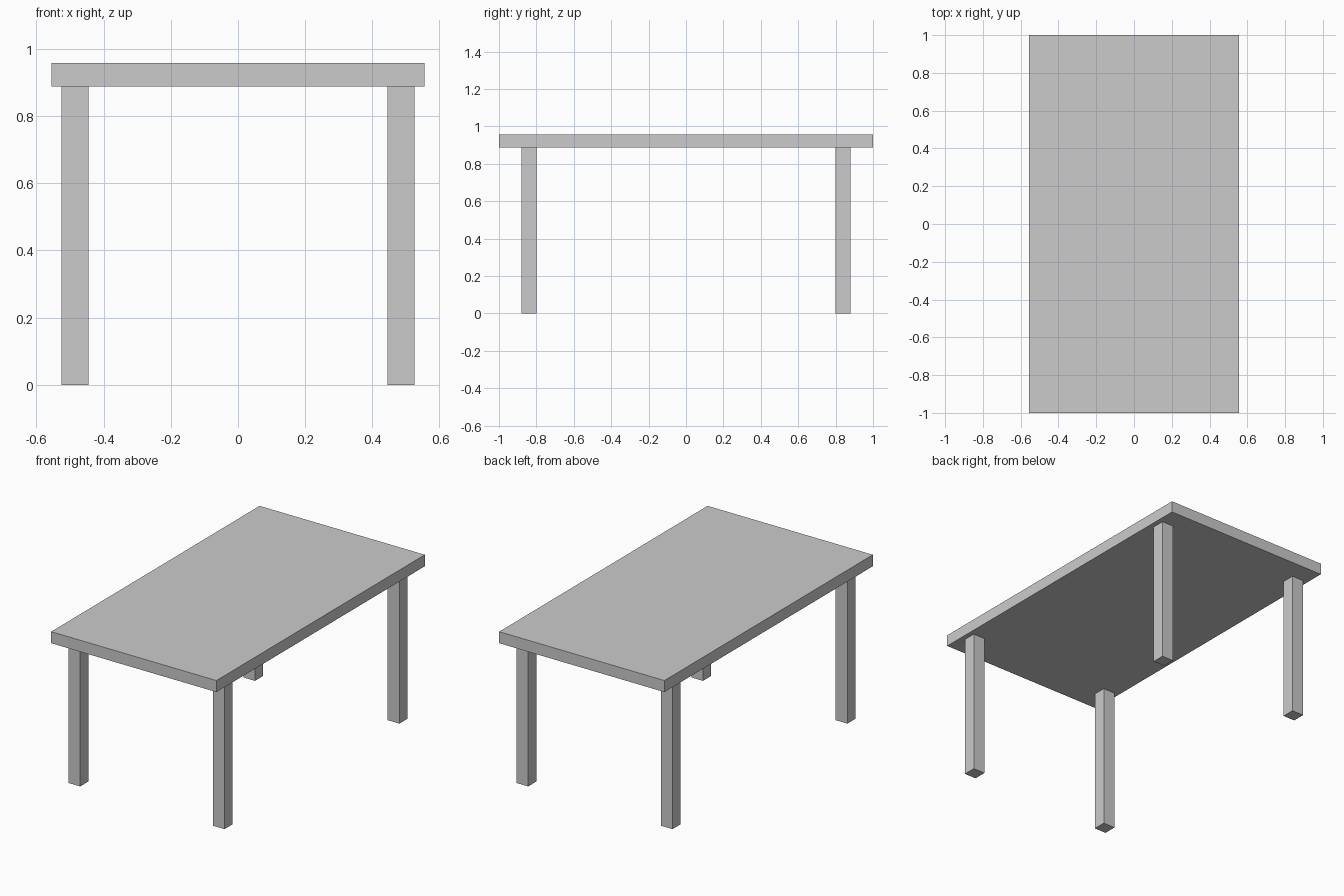
import bpy

if "Cube" in bpy.data.objects:
    bpy.data.objects.remove(bpy.data.objects["Cube"])

TOP_Z, UNDER_Z = 0.957, 0.887
LEG_X, LEG_Y, LEG_W = 0.485, 0.839, 0.079


def box(name, size, centre):
    bpy.ops.mesh.primitive_cube_add(size=1, location=centre)
    obj = bpy.context.object
    obj.name = name
    obj.scale = size
    bpy.ops.object.transform_apply(location=False, rotation=False, scale=True)
    return obj


# Table top slab
box("table_top", (1.11, 2.0, TOP_Z - UNDER_Z), (0, 0, (TOP_Z + UNDER_Z) / 2))

# Four square legs
for y_name, sy in (("front", -1), ("back", 1)):
    for x_name, sx in (("left", -1), ("right", 1)):
        box(f"{y_name}_{x_name}_leg", (LEG_W, LEG_W, UNDER_Z),
            (sx * LEG_X, sy * LEG_Y, UNDER_Z / 2))
